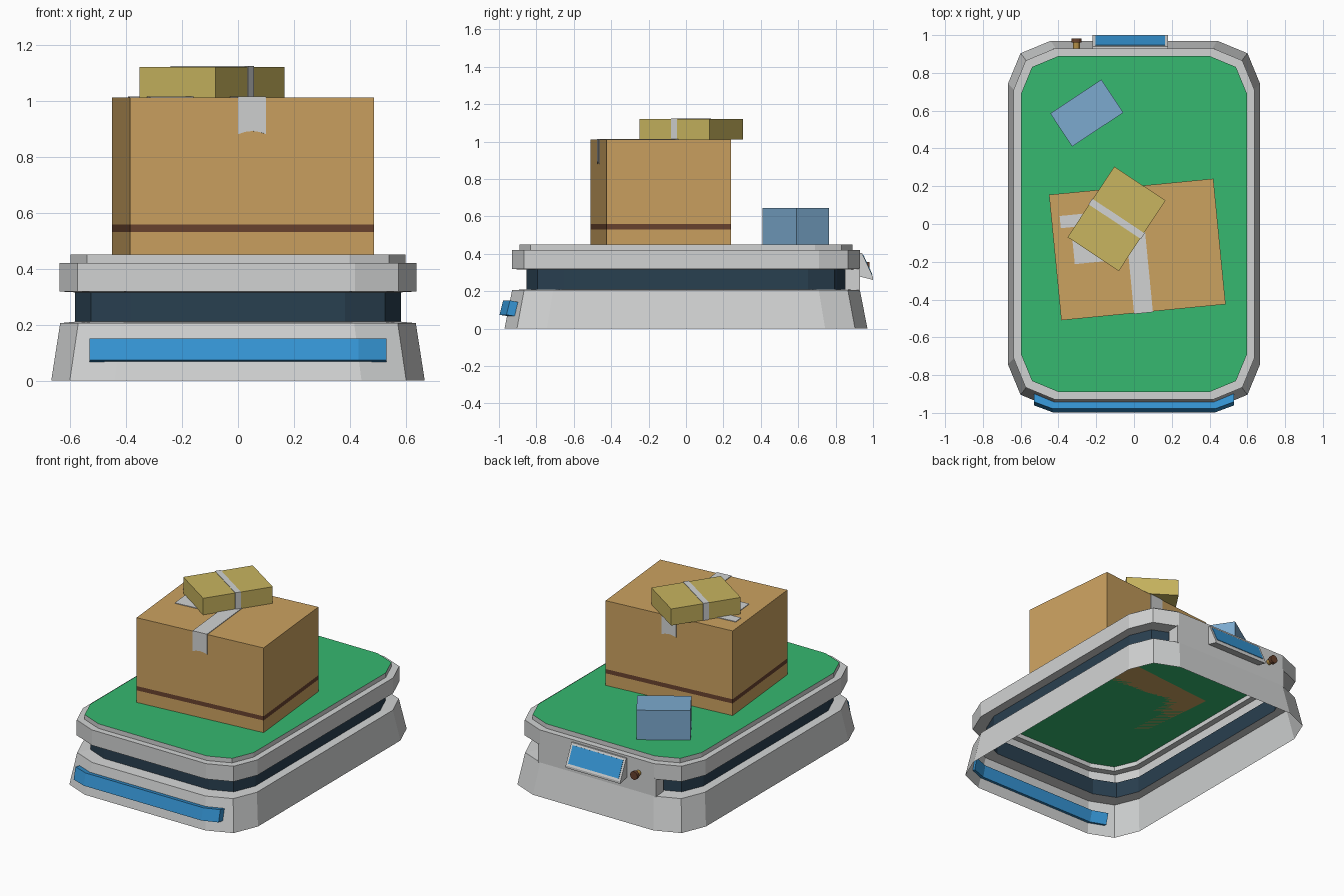
import bpy, bmesh, math
from mathutils import Vector, Matrix

if "Cube" in bpy.data.objects:
    bpy.data.objects.remove(bpy.data.objects["Cube"])


def mat(name, r, g, b):
    m = bpy.data.materials.new(name)
    m.diffuse_color = (r, g, b, 1)
    m.use_nodes = True
    m.node_tree.nodes["Principled BSDF"].inputs["Base Color"].default_value = m.diffuse_color
    return m


GREY = mat("light grey", 0.64, 0.65, 0.65)
NAVY = mat("navy", 0.022, 0.050, 0.080)
GREEN = mat("green", 0.037, 0.48, 0.16)
BLUE = mat("bright blue", 0.036, 0.30, 0.66)
CARD = mat("cardboard", 0.60, 0.36, 0.117)
BROWN = mat("dark brown", 0.14, 0.055, 0.027)
YELLOW = mat("dull yellow", 0.58, 0.46, 0.115)
SKY = mat("pale blue", 0.20, 0.40, 0.62)
BRASS = mat("brass", 0.45, 0.27, 0.06)


def finish(name, bm, *mats, matrix=None):
    bmesh.ops.recalc_face_normals(bm, faces=bm.faces)
    me = bpy.data.meshes.new(name)
    bm.to_mesh(me)
    bm.free()
    for m in mats:
        me.materials.append(m)
    ob = bpy.data.objects.new(name, me)
    bpy.context.collection.objects.link(ob)
    if matrix:
        ob.matrix_world = matrix
    return ob


def box(name, size, loc, m, matrix=None):
    bm = bmesh.new()
    bmesh.ops.create_cube(bm, size=1, matrix=Matrix.Translation(loc) @ Matrix.Diagonal((*size, 1)))
    return finish(name, bm, m, matrix=matrix)


def loft(bm, rows, closed=True):
    """Join rows of points with quads; returns the vertex rows and faces per step."""
    vr = [[bm.verts.new(p) for p in row] for row in rows]
    steps = []
    for a, b in zip(vr, vr[1:]):
        n = len(a)
        steps.append([bm.faces.new((a[i], a[(i + 1) % n], b[(i + 1) % n], b[i]))
                      for i in range(n if closed else n - 1)])
    return vr, steps


def prism(name, pts, push, m, matrix=None):
    bm = bmesh.new()
    vr, _ = loft(bm, [pts, [Vector(p) + Vector(push) for p in pts]])
    bm.faces.new(vr[0])
    bm.faces.new(vr[1])
    return finish(name, bm, m, matrix=matrix)


def outline(hx, hy, r, z):
    """Rectangle with two-segment rounded corners."""
    k = r * (1 - math.sqrt(0.5))
    c = [(hx, hy - r), (hx - k, hy - k), (hx - r, hy)]
    q = c + [(-x, y) for x, y in reversed(c)]
    return [(x, y, z) for x, y in q + [(-x, -y) for x, y in q]]


# Platform shell, open underneath: base, recessed band, rim, deck
bm = bmesh.new()
rings = [outline(*p) for p in (
    (0.667, 0.97, 0.226, 0), (0.635, 0.93, 0.22, 0.205), (0.583, 0.852, 0.2, 0.21),
    (0.583, 0.852, 0.2, 0.315), (0.638, 0.93, 0.22, 0.318), (0.638, 0.93, 0.22, 0.42),
    (0.598, 0.89, 0.2, 0.42), (0.598, 0.89, 0.2, 0.45))]
vr, steps = loft(bm, rings)
for f in steps[2]:
    f.material_index = 1
bm.faces.new(vr[-1]).material_index = 2
finish("platform", bm, GREY, NAVY, GREEN)

# Block bridging the recess at the back
box("back_bridge", (0.86, 0.08, 0.125), (0, 0.89, 0.2615), GREY)

# Front bumper following the base wall
bm = bmesh.new()
profile = [(-0.915, 0.138), (-0.978, 0.15), (-0.997, 0.073), (-0.935, 0.064)]
path = [(-0.53, 0.037), (-0.43, 0), (0.43, 0), (0.53, 0.037)]
vr, _ = loft(bm, [[(x, y + d, z) for y, z in profile] for x, d in path])
bm.faces.new(vr[0])
bm.faces.new(vr[-1])
finish("front_bumper", bm, BLUE)

# Control panel on the back, with a tilted screen
prism("panel_housing", [(-0.22, 0.92, 0.405), (-0.22, 0.94, 0.405), (-0.22, 1.0, 0.275),
                        (-0.22, 1.0, 0.26), (-0.22, 0.92, 0.28)], (0.4, 0, 0), GREY)
a, b = Vector((-0.205, 0.94, 0.405)), Vector((-0.205, 1.0, 0.275))
n = Vector((0, 0.13, 0.06)).normalized() * 0.003
p, q = a.lerp(b, 0.1), a.lerp(b, 0.9)
prism("screen", [p + n, q + n, q - n, p - n], (0.37, 0, 0), BLUE)


# Knob beside the panel
def knob_part(name, r, y0, y1, m):
    bm = bmesh.new()
    bmesh.ops.create_cone(bm, cap_ends=True, segments=12, radius1=r, radius2=r, depth=y1 - y0,
                          matrix=Matrix.Translation((-0.305, (y0 + y1) / 2, 0.33))
                          @ Matrix.Rotation(math.pi / 2, 4, 'X'))
    finish(name, bm, m)


knob_part("knob_stem", 0.018, 0.92, 0.965, BRASS)
knob_part("knob_cap", 0.027, 0.96, 0.982, BROWN)


def place(x, y, z, deg):
    return Matrix.Translation((x, y, z)) @ Matrix.Rotation(math.radians(deg), 4, 'Z')


# Large carton, with a stripe cut into its sides
L, W, H = 0.874, 0.668, 0.56
big = place(0.0175, -0.135, 0.45, 5.58)
bm = bmesh.new()
bmesh.ops.create_cube(bm, size=1, matrix=Matrix.Translation((0, 0, H / 2)) @ Matrix.Diagonal((L, W, H, 1)))
for z in (0.08, 0.108):
    bmesh.ops.bisect_plane(bm, geom=bm.verts[:] + bm.edges[:] + bm.faces[:],
                           plane_co=(0, 0, z), plane_no=(0, 0, 1))
for f in bm.faces:
    f.material_index = int(0.08 < f.calc_center_median().z < 0.108)
finish("large_carton", bm, CARD, BROWN, matrix=big)

# Tape over the large carton, with notched hanging ends
box("carton_tape_top", (0.1, W + 0.008, 0.004), (0, 0, H + 0.002), GREY, big)
for side, name in ((-1, "front"), (1, "back")):
    y = side * W / 2
    prism("carton_tape_" + name, [(-0.05, y, H), (0.05, y, H), (0.05, y, H - 0.13), (0.025, y, H - 0.122),
                                  (0, y, H - 0.119), (-0.025, y, H - 0.122), (-0.05, y, H - 0.13)],
          (0, side * 0.004, 0), GREY, big)

# Labels on the large carton
box("label_strip", (0.21, 0.065, 0.004), (-0.287, 0.184, H + 0.002), GREY, big)
box("label_patch", (0.16, 0.14, 0.004), (-0.257, 0.025, H + 0.002), GREY, big)

# Small carton on top, with tape round its middle
small = place(-0.0925, 0.0275, 1.01, -33.5)
box("small_carton", (0.325, 0.448, 0.11), (0, 0, 0.055), YELLOW, small)
box("small_carton_tape", (0.333, 0.036, 0.113), (0, 0, 0.0565), GREY, small)

# Blue parcel on the deck
box("blue_parcel", (0.325, 0.21, 0.195), (0, 0, 0.0975), SKY, place(-0.25, 0.5875, 0.45, 33.5))
